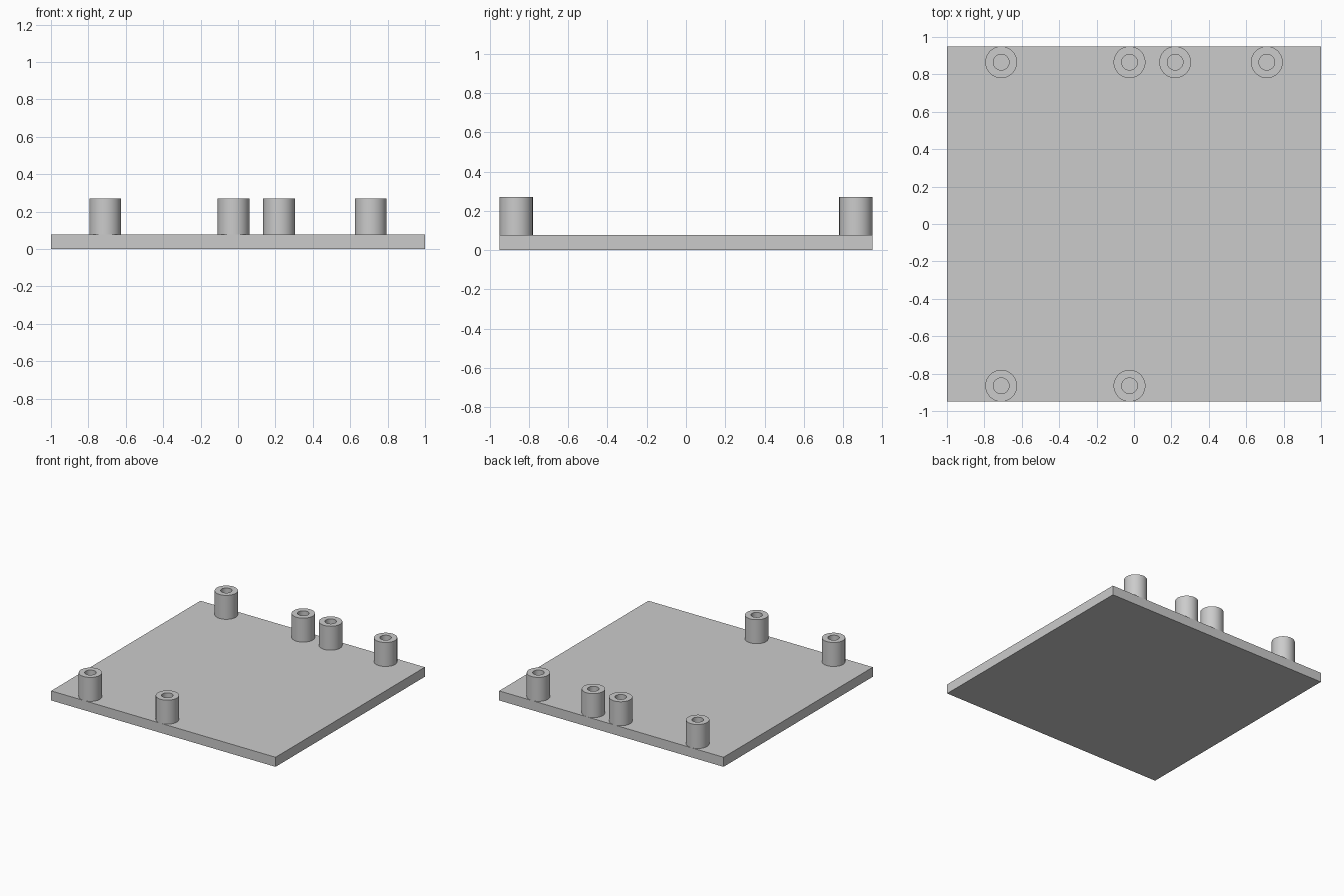
import bpy, bmesh, math

if "Cube" in bpy.data.objects:
    bpy.data.objects.remove(bpy.data.objects["Cube"], do_unlink=True)

PLATE_TOP, POST_TOP = 0.077, 0.27
HALF_DEPTH, OUTER, INNER = 0.95, 0.085, 0.042
POST_Y = HALF_DEPTH - OUTER

grey = bpy.data.materials.new("light grey")
grey.use_nodes = True
grey.diffuse_color = (0.6, 0.6, 0.6, 1)
grey.node_tree.nodes["Principled BSDF"].inputs["Base Color"].default_value = (0.6, 0.6, 0.6, 1)


def finish(name, bm, location=(0, 0, 0)):
    bmesh.ops.recalc_face_normals(bm, faces=bm.faces)
    mesh = bpy.data.meshes.new(name)
    bm.to_mesh(mesh)
    bm.free()
    mesh.materials.append(grey)
    obj = bpy.data.objects.new(name, mesh)
    obj.location = location
    bpy.context.collection.objects.link(obj)
    return obj


def hollow_post(name, x, y):
    # Closed tube section turned around the post's axis
    bm = bmesh.new()
    section = [(OUTER, PLATE_TOP), (OUTER, POST_TOP), (INNER, POST_TOP), (INNER, PLATE_TOP)]
    verts = [bm.verts.new((r, 0, z)) for r, z in section]
    edges = [bm.edges.new((verts[i], verts[(i + 1) % 4])) for i in range(4)]
    bmesh.ops.spin(bm, geom=verts + edges, cent=(0, 0, 0), axis=(0, 0, 1),
                   angle=math.tau, steps=48, use_merge=True)
    bmesh.ops.remove_doubles(bm, verts=bm.verts, dist=0.0001)
    obj = finish(name, bm, (x, y, 0))
    bpy.ops.object.select_all(action="DESELECT")
    obj.select_set(True)
    bpy.context.view_layer.objects.active = obj
    bpy.ops.object.shade_smooth_by_angle(angle=math.radians(30))


# Base plate
bm = bmesh.new()
bmesh.ops.create_cube(bm, size=1)
bmesh.ops.scale(bm, vec=(2, 2 * HALF_DEPTH, PLATE_TOP), verts=bm.verts)
bmesh.ops.translate(bm, vec=(0, 0, PLATE_TOP / 2), verts=bm.verts)
finish("base_plate", bm)

# Mounting posts along the back and front edges
for i, x in enumerate((-0.71, -0.024, 0.22, 0.71)):
    hollow_post(f"back_post_{i + 1}", x, POST_Y)
for i, x in enumerate((-0.71, -0.024)):
    hollow_post(f"front_post_{i + 1}", x, -POST_Y)
